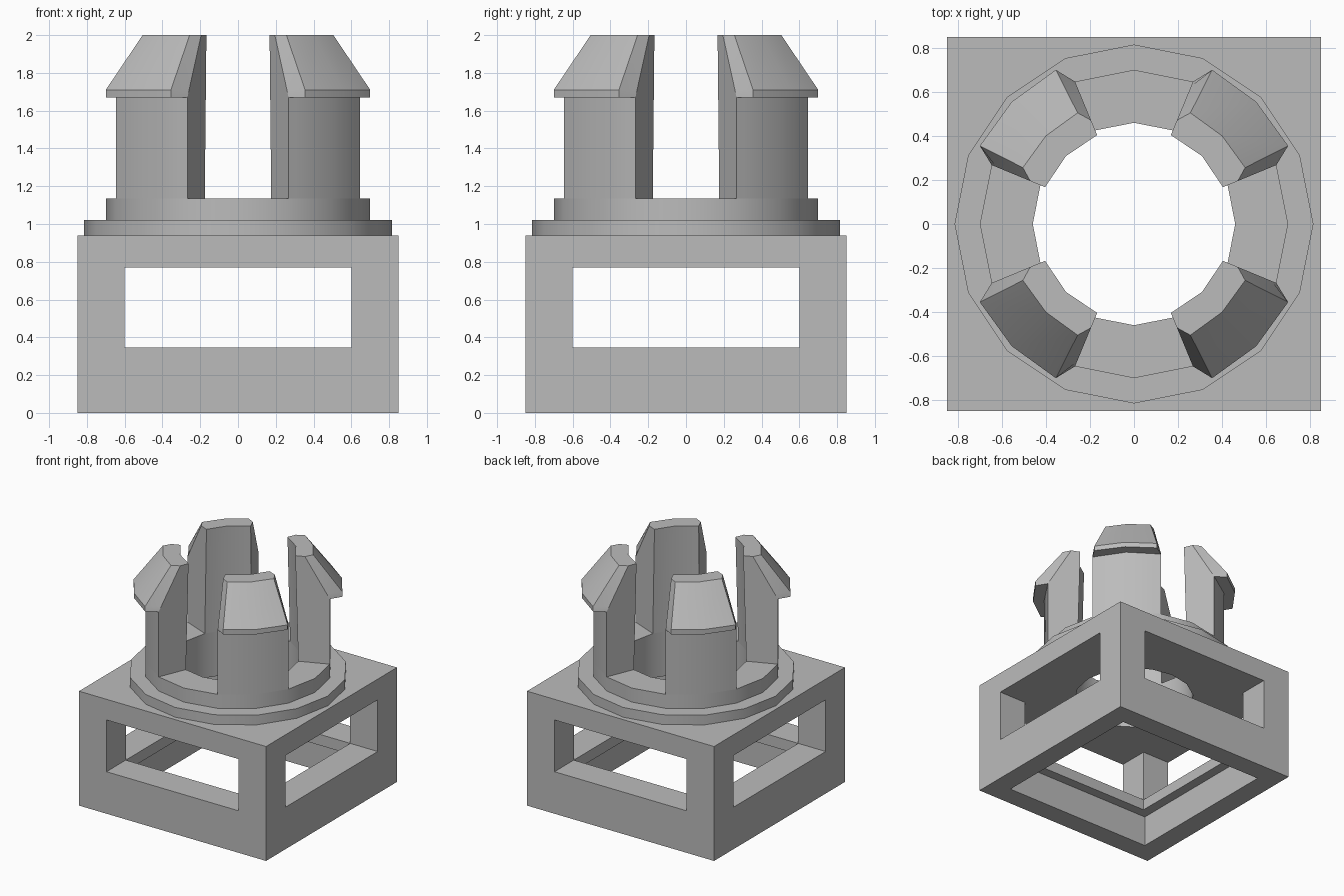
import bpy, bmesh, math

scene_cube = bpy.data.objects.get("Cube")
if scene_cube:
    bpy.data.objects.remove(scene_cube, do_unlink=True)

SIDES = 16
STEP = 360 / SIDES

grey = bpy.data.materials.new("grey_plastic")
grey.use_nodes = True
colour = (0.5, 0.5, 0.5, 1)
grey.diffuse_color = colour
grey.node_tree.nodes["Principled BSDF"].inputs["Base Color"].default_value = colour


def polar(radius, degrees, z):
    a = math.radians(degrees)
    return (radius * math.cos(a), radius * math.sin(a), z)


def make_object(name, bm):
    bmesh.ops.recalc_face_normals(bm, faces=bm.faces[:])
    mesh = bpy.data.meshes.new(name)
    bm.to_mesh(mesh)
    bm.free()
    mesh.materials.append(grey)
    obj = bpy.data.objects.new(name, mesh)
    bpy.context.collection.objects.link(obj)
    return obj


def loft(name, loops, ring=False):
    """Join equal loops of points; cap the ends, or close into a ring."""
    bm = bmesh.new()
    rows = [[bm.verts.new(p) for p in loop] for loop in loops]
    pairs = list(zip(rows, rows[1:]))
    if ring:
        pairs.append((rows[-1], rows[0]))
    else:
        bm.faces.new(rows[0])
        bm.faces.new(rows[-1])
    n = len(rows[0])
    for a, b in pairs:
        for i in range(n):
            j = (i + 1) % n
            bm.faces.new((a[i], a[j], b[j], b[i]))
    bmesh.ops.remove_doubles(bm, verts=bm.verts[:], dist=0.0005)
    return make_object(name, bm)


def box(name, hx, hy, z0, z1):
    corners = [(-hx, -hy), (hx, -hy), (hx, hy), (-hx, hy)]
    return loft(name, [[(x, y, z) for x, y in corners] for z in (z0, z1)])


def smooth(obj):
    bpy.ops.object.select_all(action="DESELECT")
    obj.select_set(True)
    bpy.context.view_layer.objects.active = obj
    bpy.ops.object.shade_smooth_by_angle(angle=math.radians(30))


# Hollow square base: side windows, wider bottom pocket, round top hole
base = box("base_frame", 0.85, 0.85, 0, 0.94)
cutters = [
    box("window_cutter_x", 1, 0.6, 0.345, 0.77),
    box("window_cutter_y", 0.6, 1, 0.345, 0.77),
    box("inner_cutter", 0.6, 0.6, 0.1, 0.5),
    box("pocket_cutter", 0.68, 0.68, -0.2, 0.255),
    loft("hole_cutter", [[polar(0.46, i * STEP, z) for i in range(SIDES)]
                         for z in (0.6, 1.1)]),
]
for cutter in cutters:
    cutter.hide_render = True
    mod = base.modifiers.new(cutter.name, "BOOLEAN")
    mod.operation = "DIFFERENCE"
    mod.solver = "EXACT"
    mod.object = cutter
bpy.context.view_layer.update()
graph = bpy.context.evaluated_depsgraph_get()
cut_mesh = bpy.data.meshes.new_from_object(base.evaluated_get(graph))
base.modifiers.clear()
base.data = cut_mesh
for cutter in cutters:
    bpy.data.objects.remove(cutter, do_unlink=True)
smooth(base)

# Stepped collar around the hole
profile = [(0.46, 0.94), (0.815, 0.94), (0.815, 1.02),
           (0.70, 1.02), (0.70, 1.135), (0.46, 1.135)]
collar = loft("stepped_collar",
              [[polar(r, i * STEP, z) for r, z in profile] for i in range(SIDES)],
              ring=True)
smooth(collar)

# Four snap prongs, each with a chamfered, tapering hooked head
# Section values: height, corner radius, chamfer radius, middle radius
SECTIONS = [(1.135, 0.70, 0.6915, 0.70), (1.67, 0.70, 0.6915, 0.70),
            (1.67, 0.70, 0.785, 0.785), (1.71, 0.677, 0.785, 0.785),
            (2.0, 0.51, 0.566, 0.566)]
CHAMFER = 18.1


def prong_section(middle, z, corner, chamfer, outer):
    inner = 0.46 - 0.023 * (z - 1.135) / 0.865
    spots = [(inner, STEP), (inner, 0), (inner, -STEP), (corner, -STEP),
             (chamfer, -CHAMFER), (outer, 0), (chamfer, CHAMFER), (corner, STEP)]
    return [polar(r, middle + a, z) for r, a in spots]


places = ["back_left", "back_right", "front_right", "front_left"]
for k, place in enumerate(places):
    middle = 45 + 90 * k
    prong = loft("snap_prong_" + place,
                 [prong_section(middle, *s) for s in SECTIONS])
    smooth(prong)
